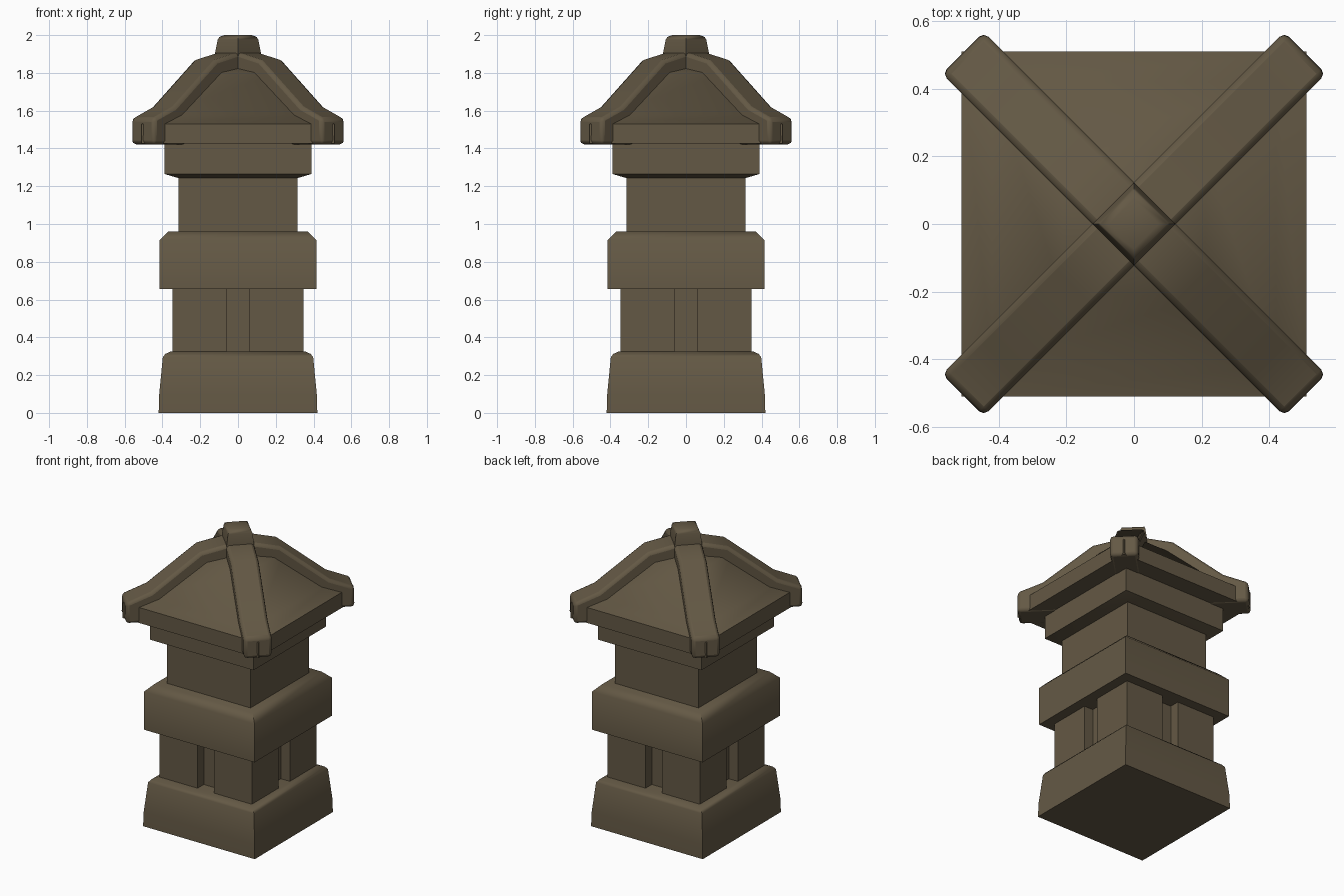
import bpy, bmesh, math
from mathutils import Matrix

if "Cube" in bpy.data.objects:
    bpy.data.objects.remove(bpy.data.objects["Cube"])

stone = bpy.data.materials.new("weathered brown stone")
stone.diffuse_color = (0.127, 0.099, 0.059, 1)
stone.use_nodes = True
stone.node_tree.nodes["Principled BSDF"].inputs["Base Color"].default_value = stone.diffuse_color


def finish(name, bm, turn=0.0):
    bmesh.ops.rotate(bm, verts=bm.verts, matrix=Matrix.Rotation(turn, 3, 'Z'))
    bmesh.ops.recalc_face_normals(bm, faces=bm.faces)
    me = bpy.data.meshes.new(name)
    bm.to_mesh(me)
    bm.free()
    me.materials.append(stone)
    ob = bpy.data.objects.new(name, me)
    bpy.context.collection.objects.link(ob)
    return ob


def square_stack(name, profile, centre=(0, 0), turn=0.0):
    """Closed block with a square section; profile = (half width, z)."""
    bm = bmesh.new()
    rings = [[bm.verts.new((centre[0] + sx * w, centre[1] + sy * w, z))
              for sx, sy in ((-1, -1), (1, -1), (1, 1), (-1, 1))]
             for w, z in profile]
    for a, b in zip(rings, rings[1:]):
        for i in range(4):
            j = (i + 1) % 4
            bm.faces.new((a[i], a[j], b[j], b[i]))
    bm.faces.new(rings[0][::-1])
    bm.faces.new(rings[-1])
    return finish(name, bm, turn)


# plinth and lower body: recessed core with four corner pillars
square_stack("base", [(.42, 0), (.417, .1), (.398, .295), (.385, .312), (.355, .326)])
square_stack("lower_core", [(.28, .3), (.28, .68)])
for sx in (-1, 1):
    for sy in (-1, 1):
        square_stack("corner_pillar", [(.143, .3), (.143, .68)], (sx * .204, sy * .204))

# middle block, upper body, block below the roof
square_stack("middle_block", [(.415, .655), (.415, .915), (.37, .96)])
square_stack("upper_body", [(.315, .94), (.315, 1.28)])
square_stack("roof_support", [(.315, 1.243), (.39, 1.265), (.39, 1.44)])

# curved roof
square_stack("roof", [(.51, 1.425), (.51, 1.53), (.42, 1.577), (.21, 1.802), (.01, 1.85)])

# two crossing diagonal ridge beams
half = [(.716, 1.422), (.714, 1.56), (.56, 1.622), (.25, 1.868), (.09, 1.905)]
outline = half + [(-d, z) for d, z in reversed(half)]
for k in (1, 3):
    bm = bmesh.new()
    side = bm.faces.new([bm.verts.new((d, -.087, z)) for d, z in outline])
    geo = bmesh.ops.extrude_face_region(bm, geom=[side])["geom"]
    bmesh.ops.translate(bm, vec=(0, .174, 0),
                        verts=[v for v in geo if isinstance(v, bmesh.types.BMVert)])
    beam = finish("roof_ridge", bm, k * math.pi / 4)
    bev = beam.modifiers.new("soft edges", 'BEVEL')
    bev.width = .02
    bev.segments = 2
    bev.limit_method = 'ANGLE'
    bev.angle_limit = math.radians(60)

# finial on the crossing
square_stack("finial", [(.087, 1.88), (.086, 1.905), (.076, 1.975), (.07, 1.99), (.052, 2.0)],
             turn=math.pi / 4)

bpy.ops.object.select_all(action='SELECT')
bpy.context.view_layer.objects.active = bpy.context.scene.objects[0]
bpy.ops.object.shade_smooth_by_angle(angle=math.radians(50))
